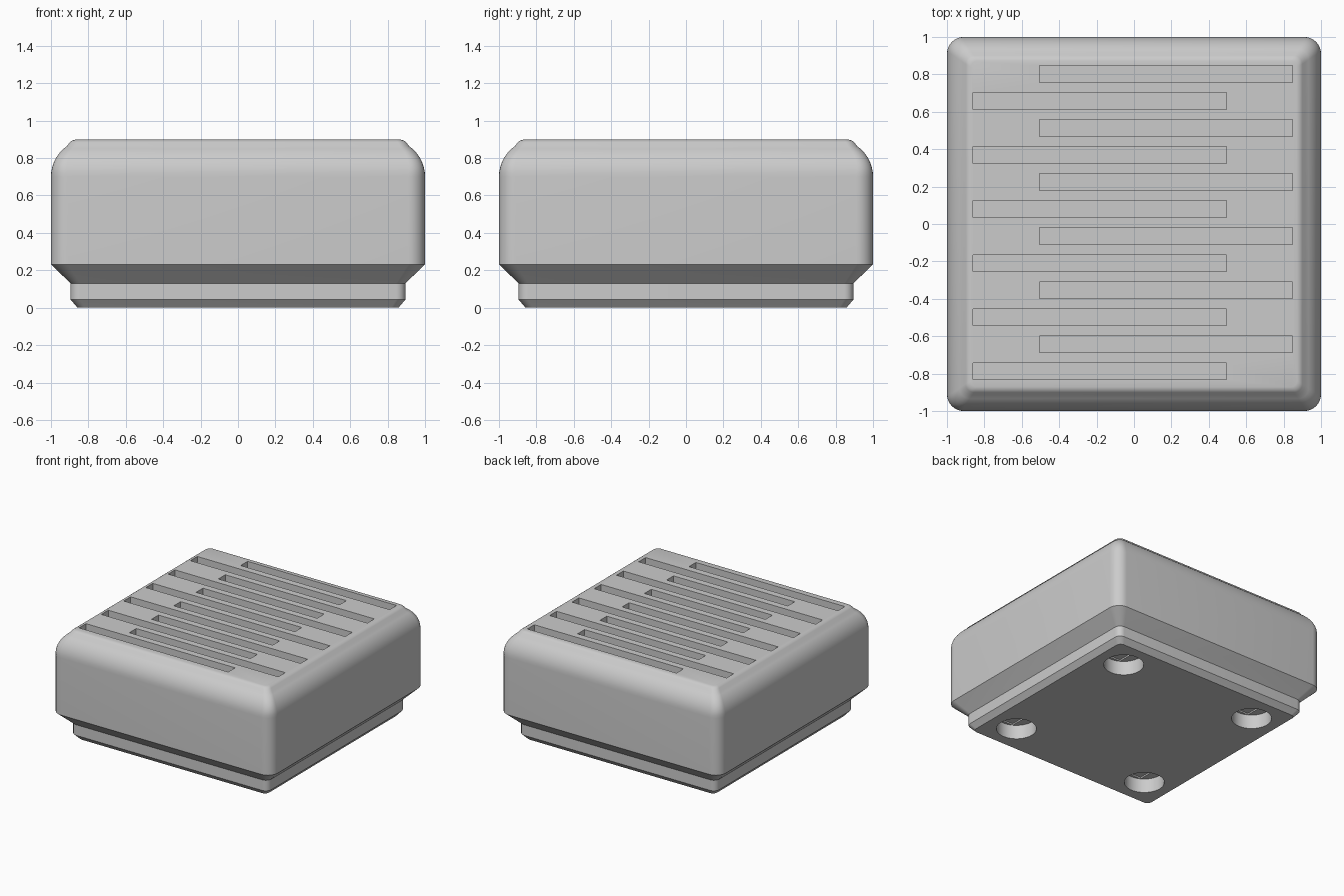
import bpy, bmesh
from math import sin, cos, pi, radians
from mathutils import Matrix

cube = bpy.data.objects.get("Cube")
if cube:
    bpy.data.objects.remove(cube)

grey = bpy.data.materials.new("plain grey")
grey.use_nodes = True
colour = (0.6, 0.6, 0.6, 1)
grey.diffuse_color = colour
grey.node_tree.nodes["Principled BSDF"].inputs["Base Color"].default_value = colour


def make_object(name, bm):
    bmesh.ops.recalc_face_normals(bm, faces=bm.faces)
    mesh = bpy.data.meshes.new(name)
    bm.to_mesh(mesh)
    bm.free()
    obj = bpy.data.objects.new(name, mesh)
    bpy.context.collection.objects.link(obj)
    mesh.materials.append(grey)
    return obj


def rounded_square(bm, z, half, radius, steps=8):
    """One ring of a square with rounded corners."""
    ring = []
    for corner, (sx, sy) in enumerate([(1, 1), (-1, 1), (-1, -1), (1, -1)]):
        for i in range(steps + 1):
            a = (corner + i / steps) * pi / 2
            ring.append(bm.verts.new((sx * (half - radius) + radius * cos(a),
                                      sy * (half - radius) + radius * sin(a), z)))
    return ring


# Body: stepped foot, sloping shoulder, straight walls, rounded top rim
levels = [(0, 0.858, 0.04), (0.043, 0.895, 0.05), (0.13, 0.895, 0.05), (0.232, 1, 0.09)]
for i in range(9):
    a = radians(55) * i / 8
    levels.append((0.70 + 0.2 * sin(a), 0.8 + 0.2 * cos(a), 0.09 - 0.04 * i / 8))
levels += [(0.884, 0.900, 0.045), (0.894, 0.887, 0.04), (0.898, 0.872, 0.035)]
bm = bmesh.new()
rings = [rounded_square(bm, *level) for level in levels]
for low, high in zip(rings, rings[1:]):
    for i in range(len(low)):
        j = (i + 1) % len(low)
        bm.faces.new((low[i], low[j], high[j], high[i]))
bm.faces.new(rings[0])
bm.faces.new(rings[-1])
body = make_object("slotted_block", bm)


def add_box(bm, x, y, z0, z1, width, depth):
    bmesh.ops.create_cube(bm, size=1, matrix=Matrix.Translation((x, y, (z0 + z1) / 2))
                          @ Matrix.Diagonal((width, depth, z1 - z0, 1)))


def add_cylinder(bm, x, y, z0, z1, radius):
    bmesh.ops.create_cone(bm, cap_ends=True, segments=40, radius1=radius, radius2=radius,
                          depth=z1 - z0, matrix=Matrix.Translation((x, y, (z0 + z1) / 2)))


def cut(name, bm):
    cutter = make_object(name, bm)
    mod = body.modifiers.new(name, 'BOOLEAN')
    mod.operation = 'DIFFERENCE'
    mod.solver = 'EXACT'
    mod.object = cutter
    bpy.context.view_layer.objects.active = body
    bpy.ops.object.modifier_apply(modifier=name)
    bpy.data.objects.remove(cutter)


# Staggered card slots in the top
bm = bmesh.new()
for row in range(12):
    x = 0.171 if row % 2 == 0 else -0.184
    add_box(bm, x, 0.802 - 0.1445 * row, 0.4, 1, 1.355, 0.09)
cut("slots", bm)

# Magnet recesses, bridging steps and screw holes in the base
places = [(x, y) for x in (-0.626, 0.626) for y in (-0.626, 0.626)]
magnets, bridges, screws = bmesh.new(), bmesh.new(), bmesh.new()
for x, y in places:
    add_cylinder(magnets, x, y, -0.1, 0.116, 0.15)
    add_box(bridges, x, y, 0.05, 0.128, 0.145, 0.26)
    add_cylinder(screws, x, y, 0.06, 0.29, 0.072)
cut("magnet_holes", magnets)
cut("bridge_steps", bridges)
cut("screw_holes", screws)

# Smooth rounded areas, crisp steps
bpy.ops.object.select_all(action='DESELECT')
body.select_set(True)
bpy.context.view_layer.objects.active = body
bpy.ops.object.shade_smooth_by_angle(angle=radians(30))
